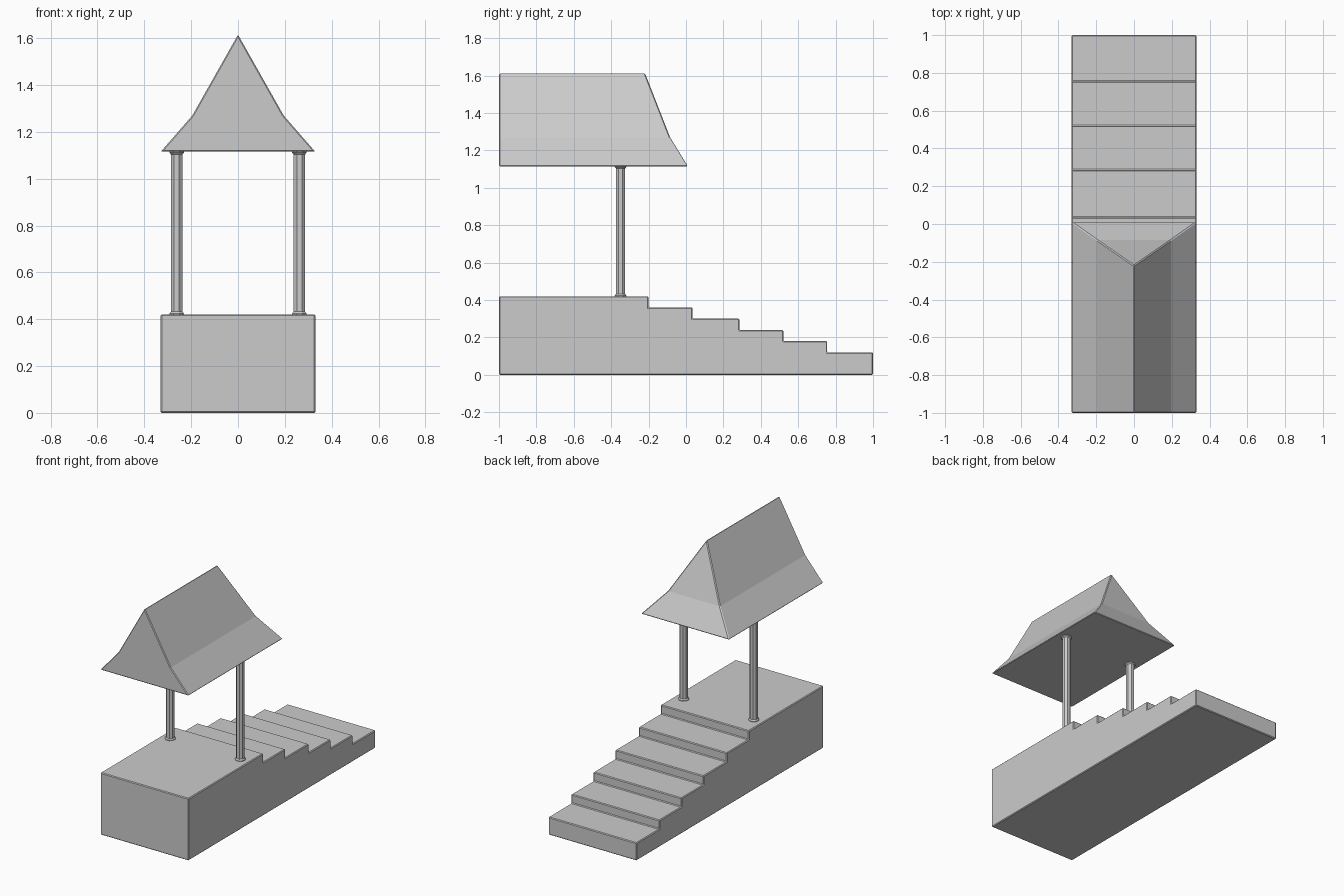
import bpy, bmesh
from math import radians, pi, cos, sin

if "Cube" in bpy.data.objects:
    bpy.data.objects.remove(bpy.data.objects["Cube"])


def make_object(name, verts, faces, bevel=0.0):
    bm = bmesh.new()
    vs = [bm.verts.new(v) for v in verts]
    for f in faces:
        bm.faces.new([vs[i] for i in f])
    bmesh.ops.recalc_face_normals(bm, faces=bm.faces[:])
    mesh = bpy.data.meshes.new(name)
    bm.to_mesh(mesh)
    bm.free()
    ob = bpy.data.objects.new(name, mesh)
    bpy.context.collection.objects.link(ob)
    if bevel:
        mod = ob.modifiers.new("edge_bevel", 'BEVEL')
        mod.width = bevel
        mod.segments = 1
        mod.limit_method = 'ANGLE'
        mod.angle_limit = radians(30)
    return ob


HALF = 0.33

# Stepped base: side profile (y, z) extruded across x
profile = [(-1.0, 0.0), (-1.0, 0.42)]
z = 0.42
for y in (-0.20, 0.035, 0.285, 0.52, 0.755):
    profile += [(y, z), (y, z - 0.06)]
    z -= 0.06
profile += [(1.0, z), (1.0, 0.0)]
n = len(profile)
verts = [(x, y, z) for x in (-HALF, HALF) for y, z in profile]
faces = [(i, (i + 1) % n, n + (i + 1) % n, n + i) for i in range(n)]
faces += [tuple(range(n)), tuple(range(n, 2 * n))]
make_object("stepped_base", verts, faces, 0.005)

# Roof: flared gable, upright at -y and hipped at +y
verts = []
for w, y_hip, z in ((HALF, 0.01, 1.115), (0.195, -0.085, 1.27)):
    verts += [(-w, -1, z), (w, -1, z), (w, y_hip, z), (-w, y_hip, z)]
verts += [(0, -1, 1.615), (0, -0.22, 1.615)]
faces = [(0, 1, 2, 3), (0, 1, 5, 8, 4), (1, 2, 6, 5), (3, 0, 4, 7),
         (2, 3, 7, 6), (5, 6, 9, 8), (7, 4, 8, 9), (6, 7, 9)]
make_object("roof", verts, faces, 0.005)

# Octagonal posts with flared feet and heads
SIDES = 8
rings = [(0.034, 0.418), (0.034, 0.424), (0.027, 0.432),
         (0.027, 1.104), (0.034, 1.111), (0.034, 1.117)]
for label, px in (("left_post", -0.262), ("right_post", 0.262)):
    verts = [(px + r * cos((k + 0.5) * 2 * pi / SIDES),
              -0.35 + r * sin((k + 0.5) * 2 * pi / SIDES), z)
             for r, z in rings for k in range(SIDES)]
    faces = [(i * SIDES + k, i * SIDES + (k + 1) % SIDES,
              (i + 1) * SIDES + (k + 1) % SIDES, (i + 1) * SIDES + k)
             for i in range(len(rings) - 1) for k in range(SIDES)]
    last = (len(rings) - 1) * SIDES
    faces += [tuple(range(SIDES)), tuple(range(last, last + SIDES))]
    make_object(label, verts, faces)
